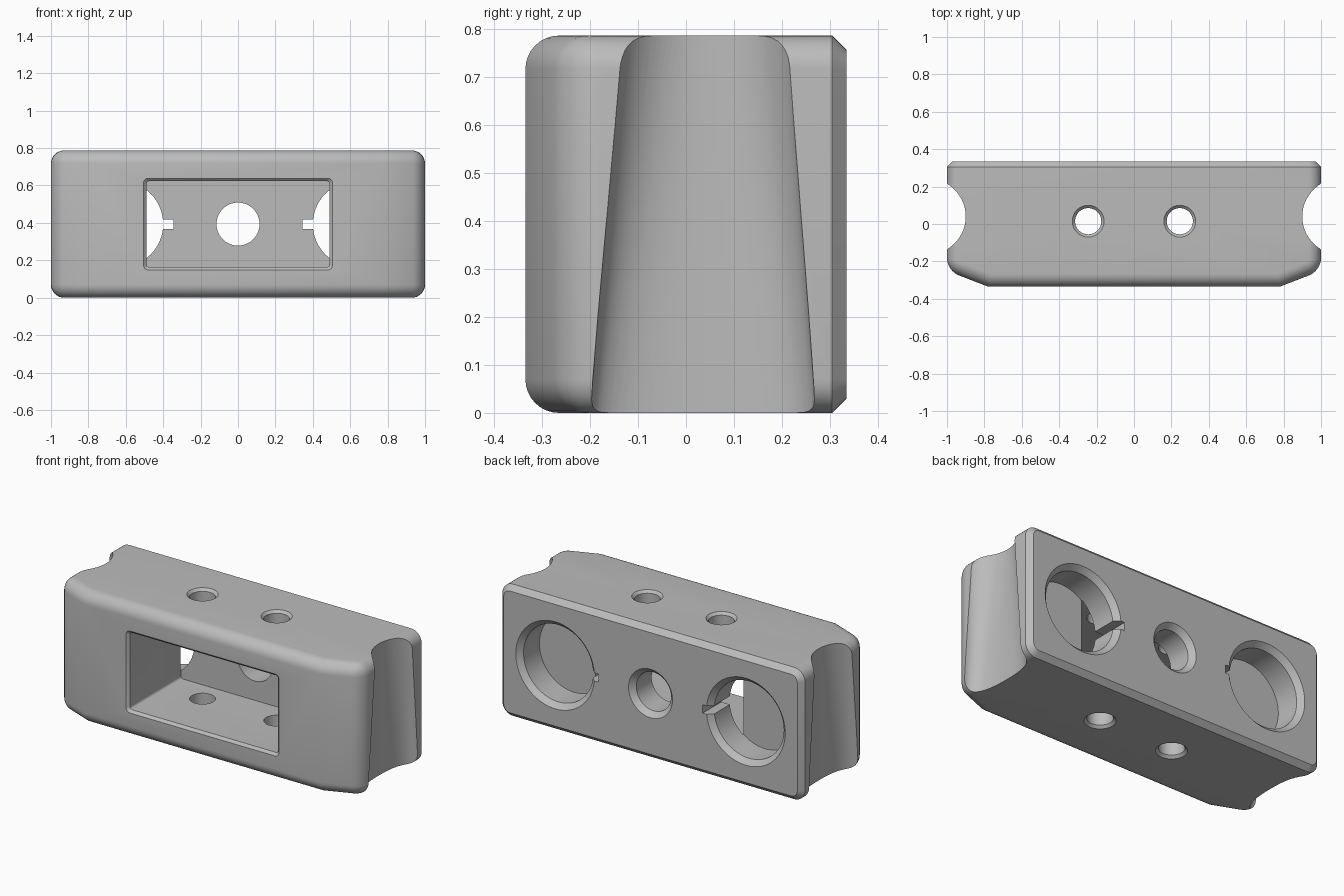
import bpy, bmesh, math

cube = bpy.data.objects.get("Cube")
if cube:
    bpy.data.objects.remove(cube)

H, D = 0.787, 0.335          # height and half depth
MID = H / 2
POCKET_BACK = 0.16

grey = bpy.data.materials.new("plain grey")
grey.use_nodes = True
grey.diffuse_color = (0.5, 0.5, 0.5, 1)
grey.node_tree.nodes["Principled BSDF"].inputs["Base Color"].default_value = (0.5, 0.5, 0.5, 1)


def make_object(name, bm):
    bmesh.ops.recalc_face_normals(bm, faces=bm.faces)
    mesh = bpy.data.meshes.new(name)
    bm.to_mesh(mesh)
    bm.free()
    mesh.materials.append(grey)
    obj = bpy.data.objects.new(name, mesh)
    bpy.context.collection.objects.link(obj)
    return obj


def loft(name, rings):
    """Closed solid through rings with equal point counts."""
    bm = bmesh.new()
    loops = [[bm.verts.new(p) for p in ring] for ring in rings]
    n = len(loops[0])
    for a, b in zip(loops, loops[1:]):
        for i in range(n):
            j = (i + 1) % n
            bm.faces.new((a[i], a[j], b[j], b[i]))
    bm.faces.new(loops[0])
    bm.faces.new(loops[-1])
    return make_object(name, bm)


def circle(radius, place, n=64):
    angles = [2 * math.pi * i / n for i in range(n)]
    return [place(radius * math.cos(a), radius * math.sin(a)) for a in angles]


def rounded_rect(w, h, r, y):
    points = []
    for quarter, (sx, sz) in enumerate(((1, 1), (-1, 1), (-1, -1), (1, -1))):
        for k in range(5):
            a = math.pi / 2 * (quarter + k / 4)
            points.append((sx * (w - r) + r * math.cos(a), y,
                           MID + sz * (h - r) + r * math.sin(a)))
    return points


# Body: outline with angled front corners, extruded upward
outline = [(1, D), (-1, D), (-1, -0.25), (-0.78, -D), (0.78, -D), (1, -0.25)]
bm = bmesh.new()
base = bm.faces.new([bm.verts.new((x, y, 0)) for x, y in outline])
top = bmesh.ops.extrude_face_region(bm, geom=[base])
bmesh.ops.translate(bm, vec=(0, 0, H),
                    verts=[v for v in top["geom"] if isinstance(v, bmesh.types.BMVert)])


def on_back(edge):
    return all(v.co.y > D - 0.001 for v in edge.verts)


def front_crease(edge):
    a, b = (v.co for v in edge.verts)
    return abs(a.z - b.z) > 0.1 and abs(a.x) < 0.9


# Rounded outer edges, then a flat chamfer around the back
round_edges = [e for e in bm.edges
               if not front_crease(e)
               and (not on_back(e) or abs(e.verts[0].co.z - e.verts[1].co.z) > 9)]
bmesh.ops.bevel(bm, geom=round_edges, offset=0.07, offset_type='OFFSET',
                segments=8, profile=0.5, affect='EDGES')
back_edges = [e for e in bm.edges if on_back(e)]
bmesh.ops.bevel(bm, geom=back_edges, offset=0.03, offset_type='OFFSET',
                segments=1, affect='EDGES')
body = make_object("body", bm)

cutters = []

# Front window pocket with a small rim chamfer
cutters.append(loft("window_pocket", [
    rounded_rect(0.515, 0.255, 0.03, -D - 0.01),
    rounded_rect(0.49, 0.23, 0.015, -D + 0.015),
    rounded_rect(0.49, 0.23, 0.015, POCKET_BACK)]))


# Back holes with chamfered mouths
def back_hole(name, x, r, inner_y):
    def ring(radius, y):
        return circle(radius, lambda u, v: (x + u, y, MID + v))
    cutters.append(loft(name, [ring(r + 0.04, D + 0.01), ring(r, D - 0.03), ring(r, inner_y)]))


back_hole("centre_hole", 0, 0.115, POCKET_BACK - 0.02)

for side, word in ((1, "left"), (-1, "right")):
    back_hole(word + "_socket", side * 0.63, 0.23, POCKET_BACK - 0.005)

    # Key slot on the inner side of each socket
    slot = [(0.345, -0.025), (0.45, -0.025), (0.45, 0.025), (0.345, 0.025)]
    cutters.append(loft(word + "_key_slot", [
        [(side * x, y, MID + z) for x, z in slot] for y in (POCKET_BACK - 0.01, D + 0.05)]))

    # Vertical through hole, chamfered at both ends
    def ring(radius, z):
        return circle(radius, lambda u, v: (side * 0.245 + u, 0.015 + v, z))
    cutters.append(loft(word + "_through_hole", [
        ring(0.095, -0.01), ring(0.07, 0.015), ring(0.07, H - 0.015), ring(0.095, H + 0.01)]))

    # Tapered side groove: circular at the top, wider and squarer below
    steps = 32
    upper, lower = [], []
    half = math.asin(0.17 / 0.195)
    for i in range(steps + 1):
        t = 2 * i / steps - 1
        a = t * half
        upper.append((side * (1.095 - 0.195 * math.cos(a)), 0.04 + 0.195 * math.sin(a), H))
        b = t * math.pi / 2
        s, c = math.sin(b), math.cos(b)
        power = 2 / 2.6
        lower.append((side * (1 - 0.1 * max(c, 0) ** power),
                      0.035 + 0.237 * math.copysign(abs(s) ** power, s), 0))
    rings = []
    for z, t in ((-0.02, 0), (0.2, 0.25), (0.4, 0.5), (0.6, 0.75), (H + 0.02, 1)):
        ring_points = [(p[0] + (q[0] - p[0]) * t, p[1] + (q[1] - p[1]) * t, z)
                       for p, q in zip(lower, upper)]
        first, last = ring_points[0], ring_points[-1]
        rings.append(ring_points + [(side * 1.1, last[1], z), (side * 1.1, first[1], z)])
    cutters.append(loft(word + "_side_groove", rings))

# Cut everything out of the body
bpy.context.view_layer.objects.active = body
for cutter in cutters:
    cutter.hide_render = True
    mod = body.modifiers.new(cutter.name, 'BOOLEAN')
    mod.operation = 'DIFFERENCE'
    mod.solver = 'EXACT'
    mod.object = cutter
    bpy.ops.object.modifier_apply(modifier=mod.name)
    bpy.data.objects.remove(cutter)

bpy.ops.object.select_all(action='DESELECT')
body.select_set(True)
bpy.ops.object.shade_smooth_by_angle(angle=math.radians(30))
